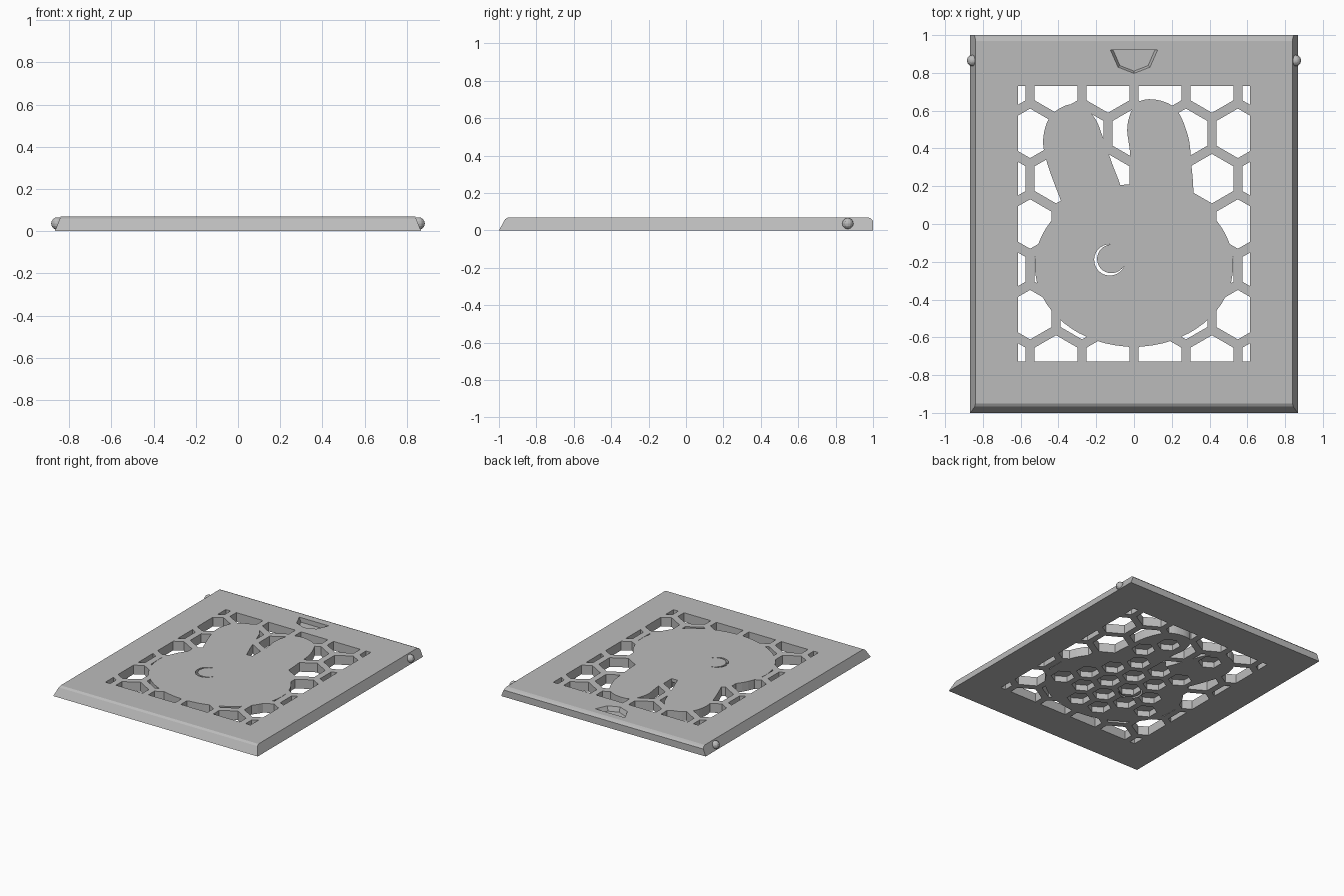
import bpy, bmesh, math
from mathutils import Vector

old = bpy.data.objects.get("Cube")
if old:
    bpy.data.objects.remove(old, do_unlink=True)

THICK = 0.07
PITCH = 0.275
ROW = 0.24

grey = bpy.data.materials.new("plain_grey")
grey.use_nodes = True
grey.diffuse_color = (0.5, 0.5, 0.5, 1)
grey.node_tree.nodes["Principled BSDF"].inputs["Base Color"].default_value = (0.5, 0.5, 0.5, 1)


def finish(name, bm):
    bmesh.ops.recalc_face_normals(bm, faces=bm.faces)
    mesh = bpy.data.meshes.new(name)
    bm.to_mesh(mesh)
    bm.free()
    mesh.materials.append(grey)
    obj = bpy.data.objects.new(name, mesh)
    bpy.context.collection.objects.link(obj)
    return obj


def loft(bm, lower, upper):
    """Close a solid between two matching loops of points."""
    a = [bm.verts.new(p) for p in lower]
    b = [bm.verts.new(p) for p in upper]
    n = len(a)
    bm.faces.new(a[::-1])
    bm.faces.new(b)
    for i in range(n):
        j = (i + 1) % n
        bm.faces.new((a[i], a[j], b[j], b[i]))


def prism(bm, outline, z0, z1):
    loft(bm, [(x, y, z0) for x, y in outline], [(x, y, z1) for x, y in outline])


def prisms(name, outlines, z0=-0.1, z1=0.2):
    bm = bmesh.new()
    for outline in outlines:
        prism(bm, outline, z0, z1)
    return finish(name, bm)


def hexagon(cx, cy, r):
    return [(cx + r * math.sin(k * math.pi / 3), cy + r * math.cos(k * math.pi / 3)) for k in range(6)]


def smooth_loop(points, steps=5):
    """Closed rounded curve through a few points."""
    out, n = [], len(points)
    for i in range(n):
        p0, p1, p2, p3 = (Vector(points[(i + k) % n]) for k in (-1, 0, 1, 2))
        for s in range(steps):
            t = s / steps
            q = 0.5 * (2 * p1 + (p2 - p0) * t + (2 * p0 - 5 * p1 + 4 * p2 - p3) * t * t
                       + (3 * p1 - p0 - 3 * p2 + p3) * t ** 3)
            out.append((q.x, q.y))
    return out


def inside(p, loop):
    hit = False
    for (x1, y1), (x2, y2) in zip(loop, loop[1:] + loop[:1]):
        if (y1 > p[1]) != (y2 > p[1]) and p[0] < (x2 - x1) * (p[1] - y1) / (y2 - y1) + x1:
            hit = not hit
    return hit


def boolean(target, cutter, operation):
    mod = target.modifiers.new("cut", "BOOLEAN")
    mod.operation, mod.solver, mod.object = operation, "EXACT", cutter
    bpy.context.view_layer.objects.active = target
    bpy.ops.object.modifier_apply(modifier=mod.name)
    bpy.data.objects.remove(cutter, do_unlink=True)


# Plate: side profile lofted across, sides leaning in towards the top
profile = [(-1, 0), (1, 0), (1, 0.052), (0.988, 0.064), (0.97, THICK), (-0.95, THICK), (-0.967, 0.06)]
bm = bmesh.new()
loft(bm, [(-0.867 + 0.4 * z, y, z) for y, z in profile], [(0.867 - 0.4 * z, y, z) for y, z in profile])
plate = finish("vent_plate", bm)

# Rabbit silhouette: round body and two ears
body = [(0.525 * math.cos(k * math.tau / 64), -0.22 + 0.43 * math.sin(k * math.tau / 64)) for k in range(64)]
left_ear = smooth_loop([(0.29, 0.05), (0.3, 0.36), (0.272, 0.51), (0.21, 0.62), (0.1, 0.66),
                        (0.01, 0.635), (-0.035, 0.52), (-0.02, 0.37), (0.01, 0.05)])
right_ear = smooth_loop([(-0.05, 0.05), (-0.13, 0.36), (-0.165, 0.46), (-0.215, 0.57), (-0.32, 0.635),
                         (-0.435, 0.58), (-0.48, 0.46), (-0.462, 0.33), (-0.385, 0.12), (-0.33, 0)])
silhouette = (body, left_ear, right_ear)

# Honeycomb openings: clipped to the window and kept clear of the rabbit
cells = []
for row in range(-3, 4):
    shift = PITCH / 2 if row % 2 else 0
    cells += [hexagon(col * PITCH + shift, row * ROW, 0.131) for col in range(-3, 4)]
openings = prisms("openings", cells)
window = [(-0.615, -0.727), (0.615, -0.727), (0.615, 0.73), (-0.615, 0.73)]
boolean(openings, prisms("window", [window], -0.05, 0.15), "INTERSECT")
for outline in silhouette:
    boolean(openings, prisms("rabbit", [outline], -0.2, 0.3), "DIFFERENCE")
boolean(plate, openings, "DIFFERENCE")

# Small blind honeycomb pockets beneath the rabbit
pockets = []
step = 0.19
for row in range(-6, 7):
    for col in range(-5, 6):
        c = (col * step + (step / 2 if row % 2 else 0), row * step * 0.866)
        rim = hexagon(*c, 0.1)
        if all(any(inside(p, loop) for loop in silhouette) for p in rim):
            pockets.append(hexagon(*c, 0.083))
boolean(plate, prisms("pockets", pockets, -0.1, 0.045), "DIFFERENCE")

# Crescent slot
arc = [math.radians(90 + 245 * k / 20) for k in range(21)]
outer = [(-0.128 + 0.083 * math.cos(a), -0.19 + 0.083 * math.sin(a)) for a in arc]
inner = []
for k, a in enumerate(arc):
    r = 0.081 - 0.015 * math.sin(math.pi * k / 20)
    inner.append((-0.128 + r * math.cos(a), -0.19 + r * math.sin(a)))
boolean(plate, prisms("crescent", [outer + inner[::-1]]), "DIFFERENCE")

# Finger notch with sloping lower walls
notch = [(-0.125, 0.92), (-0.085, 0.83), (0, 0.797), (0.085, 0.83), (0.125, 0.92)]
bm = bmesh.new()
loft(bm, [(x * 0.88, 0.92 + (y - 0.92) * 0.9, 0.035) for x, y in notch],
     [(x, y, THICK + 0.001) for x, y in notch])
boolean(plate, finish("notch", bm), "DIFFERENCE")

# Round snap pins on both sides
for name, side in (("left_pin", 1), ("right_pin", -1)):
    bm = bmesh.new()
    bmesh.ops.create_uvsphere(bm, u_segments=12, v_segments=8, radius=0.03)
    bmesh.ops.translate(bm, verts=bm.verts, vec=(side * 0.855, 0.865, 0.036))
    finish(name, bm)
